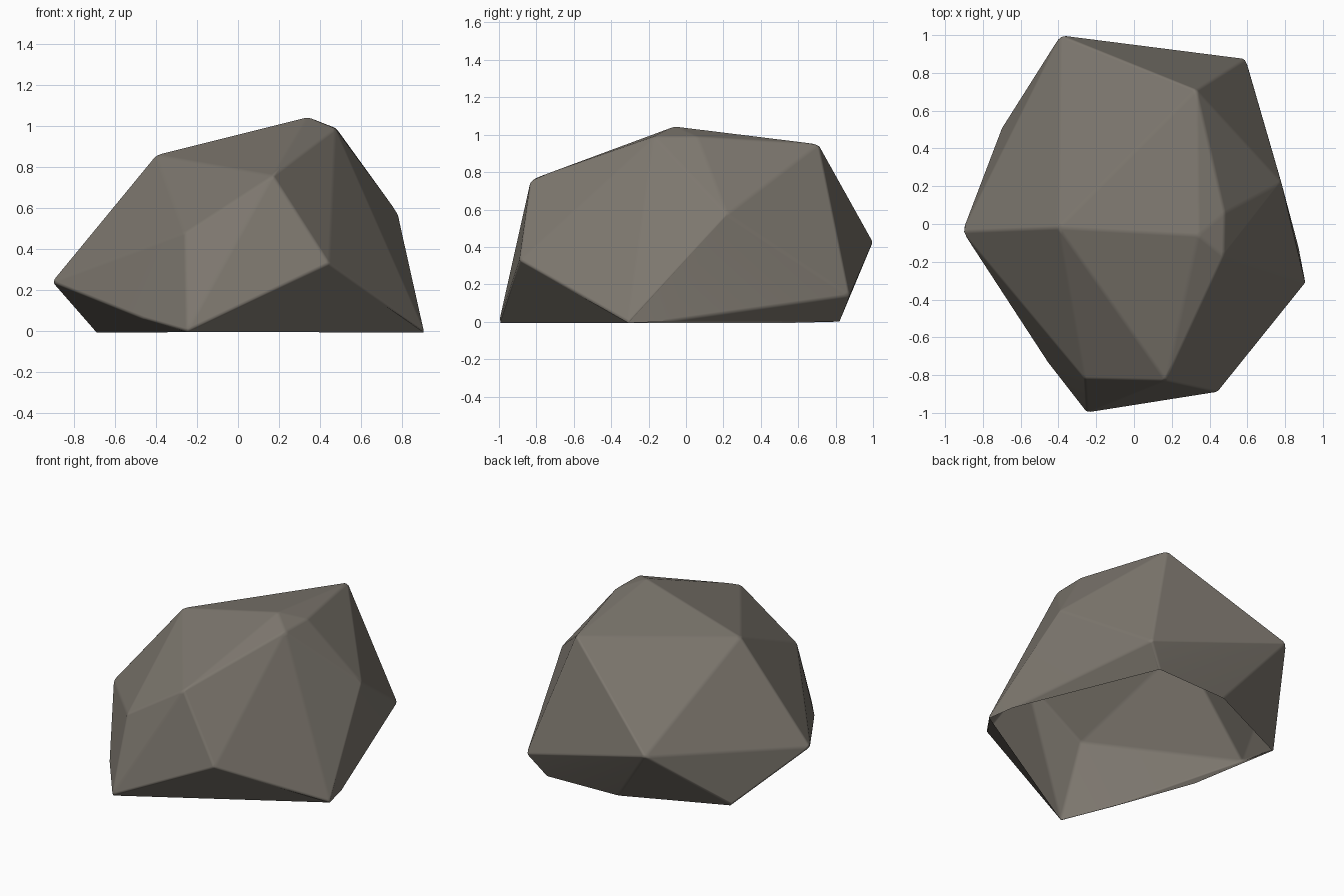
import bpy, bmesh

if "Cube" in bpy.data.objects:
    bpy.data.objects.remove(bpy.data.objects["Cube"])

# Key corners of the boulder, grouped from the ground upward
CORNERS = [
    # ground rim
    (-0.25, -1.0, 0), (0.91, -0.31, 0), (0.87, -0.12, 0), (0.48, 0.82, 0),
    (-0.05, 0.80, 0), (-0.70, 0.51, 0), (-0.59, -0.12, 0),
    # widest points
    (-0.46, -0.73, 0.06), (-0.91, -0.04, 0.24), (-0.39, 1.0, 0.43),
    (0.59, 0.875, 0.14), (0.445, -0.89, 0.33), (0.78, 0.22, 0.575),
    (-0.26, -0.82, 0.48),
    # crown
    (0.17, -0.83, 0.76), (-0.40, -0.02, 0.86), (0.34, -0.06, 1.045),
    (0.475, -0.17, 0.99), (0.48, 0.06, 0.99), (0.33, 0.71, 0.95),
]

# Boulder shell: hull of the corners
bm = bmesh.new()
for c in CORNERS:
    bm.verts.new(c)
bmesh.ops.convex_hull(bm, input=list(bm.verts))
# Open underside
base = [f for f in bm.faces if all(v.co.z < 0.01 for v in f.verts)]
bmesh.ops.delete(bm, geom=base, context='FACES')
bmesh.ops.delete(bm, geom=[v for v in bm.verts if not v.link_faces], context='VERTS')
# Merge nearly coplanar facets
bmesh.ops.dissolve_limit(bm, angle_limit=0.03, verts=list(bm.verts), edges=list(bm.edges))
bmesh.ops.recalc_face_normals(bm, faces=list(bm.faces))
if sum(f.normal.z * f.calc_area() for f in bm.faces) < 0:
    bmesh.ops.reverse_faces(bm, faces=list(bm.faces))
for f in bm.faces:
    f.smooth = True

mesh = bpy.data.meshes.new("boulder")
bm.to_mesh(mesh)
bm.free()
boulder = bpy.data.objects.new("boulder", mesh)
bpy.context.collection.objects.link(boulder)

# Slightly worn edges
bevel = boulder.modifiers.new("worn_edges", 'BEVEL')
bevel.width = 0.012
bevel.segments = 2
bevel.limit_method = 'ANGLE'
bevel.angle_limit = 0.1
bevel.harden_normals = True

# Warm grey stone
stone = bpy.data.materials.new("warm grey stone")
stone.diffuse_color = (0.205, 0.185, 0.157, 1)
stone.use_nodes = True
stone.node_tree.nodes["Principled BSDF"].inputs["Base Color"].default_value = stone.diffuse_color
mesh.materials.append(stone)
